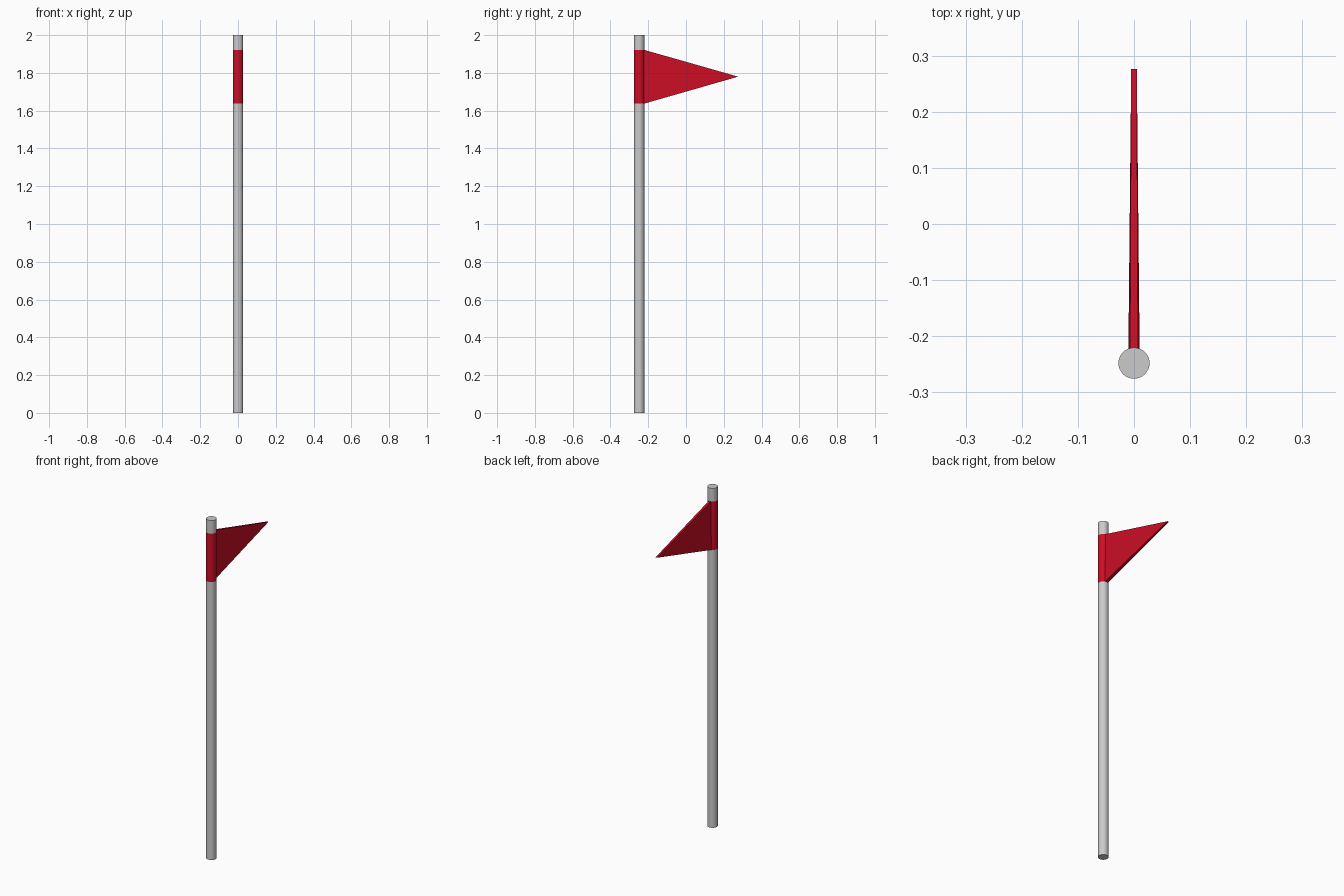
import bpy, bmesh, math

if "Cube" in bpy.data.objects:
    bpy.data.objects.remove(bpy.data.objects["Cube"])

R, CY, SIDES = 0.0277, -0.248, 32
Z_LOW, Z_HIGH, TIP_Y = 1.637, 1.922, 0.276

red = bpy.data.materials.new("red")
red.diffuse_color = (0.6, 0.004, 0.018, 1)
red.use_nodes = True
red.node_tree.nodes["Principled BSDF"].inputs["Base Color"].default_value = red.diffuse_color


def finish(name, bm, material=None):
    bmesh.ops.recalc_face_normals(bm, faces=bm.faces)
    mesh = bpy.data.meshes.new(name)
    bm.to_mesh(mesh)
    bm.free()
    obj = bpy.data.objects.new(name, mesh)
    bpy.context.collection.objects.link(obj)
    if material:
        mesh.materials.append(material)
    bpy.ops.object.select_all(action='DESELECT')
    obj.select_set(True)
    bpy.context.view_layer.objects.active = obj
    bpy.ops.object.shade_smooth_by_angle(angle=math.radians(30))
    return obj


def tube(name, z0, z1, cap_z=None, material=None):
    """Vertical round section, optionally closed at one height."""
    bm = bmesh.new()
    rings = []
    for z in (z0, z1):
        rings.append([bm.verts.new((R * math.cos(a), CY + R * math.sin(a), z))
                      for a in (math.tau * i / SIDES for i in range(SIDES))])
    low, high = rings
    for i in range(SIDES):
        j = (i + 1) % SIDES
        bm.faces.new((low[i], low[j], high[j], high[i]))
    if cap_z is not None:
        bm.faces.new(low if cap_z == z0 else high)
    obj = finish(name, bm, material)
    # Open sections need outward normals
    if obj.data.polygons[0].normal.dot(obj.data.polygons[0].center
                                       - obj.data.polygons[SIDES // 2].center) < 0:
        obj.data.flip_normals()
    return obj


# Pole with the red sleeve flush between its two grey lengths
tube("pole_lower", 0, Z_LOW, cap_z=0)
tube("flag_sleeve", Z_LOW, Z_HIGH, material=red)
tube("pole_top", Z_HIGH, 2, cap_z=2)

# Pennant: a triangle that thins toward its tip
bm = bmesh.new()
y0 = CY + R * 0.93
outline = [(y0, Z_LOW, 0.010), (TIP_Y, 1.78, 0.005), (y0, Z_HIGH, 0.007)]
right, left = [[bm.verts.new((s * w, y, z)) for y, z, w in outline] for s in (1, -1)]
bm.faces.new(right)
bm.faces.new(left[::-1])
for i in (0, 1):
    bm.faces.new((right[i], left[i], left[i + 1], right[i + 1]))
bm.faces.new((right[2], left[2], left[0], right[0]))
finish("pennant", bm, red)
